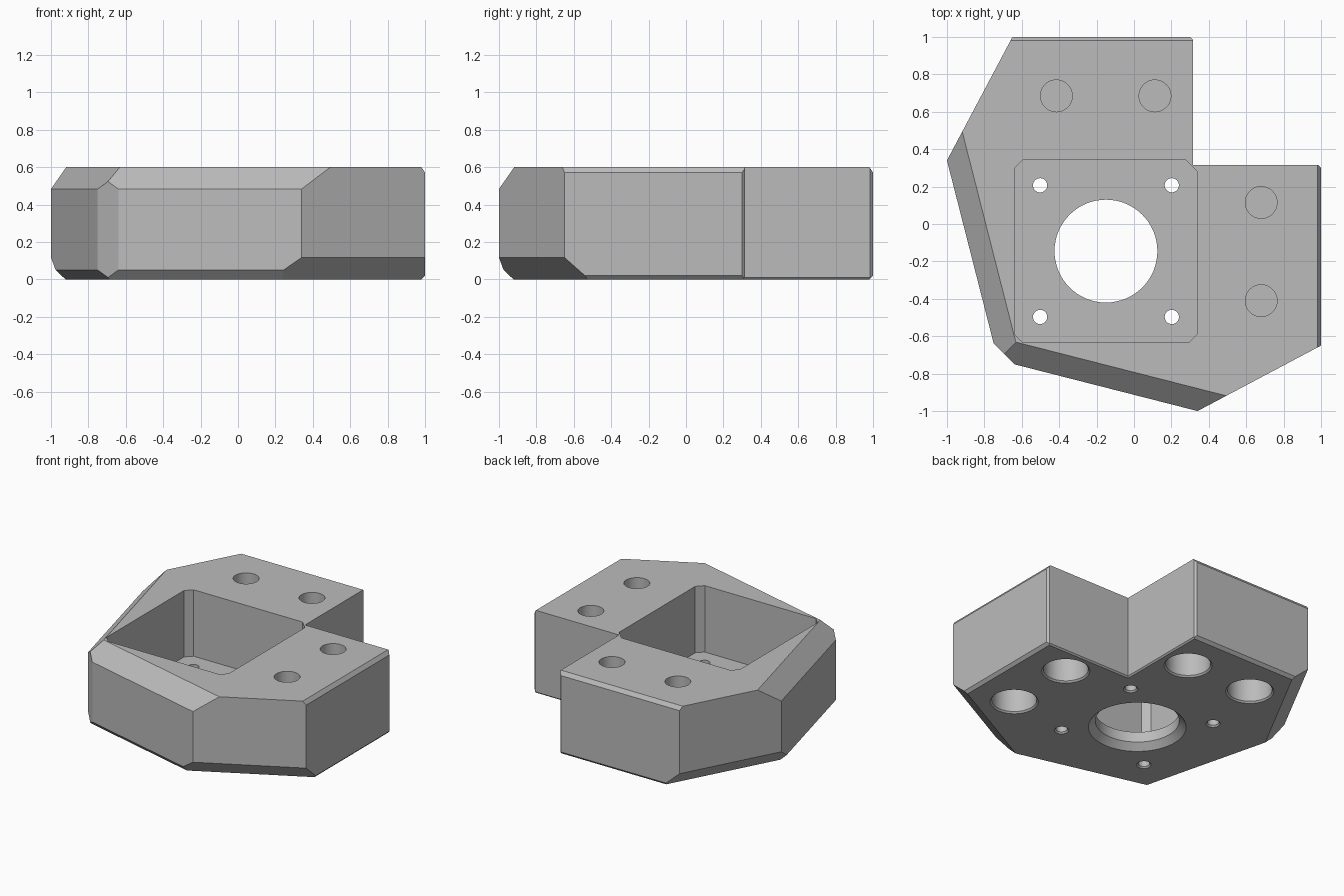
import bpy, bmesh, math
from mathutils import Vector

cube = bpy.data.objects.get("Cube")
if cube:
    bpy.data.objects.remove(cube, do_unlink=True)

HEIGHT = 0.6
CENTRE = (-0.15, -0.145)

grey = bpy.data.materials.new("plain_grey")
grey.use_nodes = True
grey.diffuse_color = (0.5, 0.5, 0.5, 1)
grey.node_tree.nodes["Principled BSDF"].inputs["Base Color"].default_value = (0.5, 0.5, 0.5, 1)


def add_object(name, bm):
    bmesh.ops.recalc_face_normals(bm, faces=bm.faces)
    mesh = bpy.data.meshes.new(name)
    bm.to_mesh(mesh)
    bm.free()
    mesh.materials.append(grey)
    obj = bpy.data.objects.new(name, mesh)
    bpy.context.collection.objects.link(obj)
    return obj


def prism(outline, z0, z1):
    bm = bmesh.new()
    base = bm.faces.new([bm.verts.new((x, y, z0)) for x, y in outline])
    top = bmesh.ops.extrude_face_region(bm, geom=[base])["geom"]
    verts = [g for g in top if isinstance(g, bmesh.types.BMVert)]
    bmesh.ops.translate(bm, verts=verts, vec=(0, 0, z1 - z0))
    bmesh.ops.recalc_face_normals(bm, faces=bm.faces)
    return bm


def slice_off(bm, point, normal):
    geom = bm.verts[:] + bm.edges[:] + bm.faces[:]
    cut = bmesh.ops.bisect_plane(bm, geom=geom, dist=1e-5, plane_co=point,
                                 plane_no=Vector(normal).normalized(), clear_outer=True)
    edges = [g for g in cut["geom_cut"] if isinstance(g, bmesh.types.BMEdge)]
    bmesh.ops.edgeloop_fill(bm, edges=edges)


def lathe(name, profile, x, y, sides=48):
    bm = bmesh.new()
    rings = []
    for r, z in profile:
        angles = [2 * math.pi * i / sides for i in range(sides)]
        rings.append([bm.verts.new((x + r * math.cos(a), y + r * math.sin(a), z)) for a in angles])
    for low, high in zip(rings, rings[1:]):
        for i in range(sides):
            j = (i + 1) % sides
            bm.faces.new((low[i], low[j], high[j], high[i]))
    bm.faces.new(rings[0])
    bm.faces.new(rings[-1])
    return add_object(name, bm)


# Block outline, symmetric about the x = y diagonal
half = [(0.34, -1), (1, -0.65), (1, 0.315)]
mirrored = [(y, x) for x, y in reversed(half)]
outline = half + [(0.315, 0.315)] + mirrored + [(-0.75, -0.64), (-0.64, -0.75)]
bm = prism(outline, 0, HEIGHT)

# Fine chamfer under the notch
notch = [e for e in bm.edges if all(v.co.z < 0.01 and min(v.co.xy) > 0.3 for v in e.verts)]
bmesh.ops.bevel(bm, geom=notch, offset=0.01, segments=1, affect='EDGES')

# Edge chamfers: point on the edge, outward normal; each repeated across the diagonal
chamfers = [
    ((0.34, -1, 0.483), (-0.247, -0.969, 1)),
    ((0.34, -1, 0.05), (-0.247, -0.969, -1)),
    ((0.34, -1, 0.117), (0.469, -0.884, -1)),
    ((1, 0, 0.572), (0.028, 0, 0.02)),
    ((1, 0, 0.02), (1, 0, -1)),
    ((0.985, 0.315, 0), (1, 1, 0)),
]
for (px, py, pz), (nx, ny, nz) in chamfers:
    slice_off(bm, (px, py, pz), (nx, ny, nz))
    slice_off(bm, (py, px, pz), (ny, nx, nz))
block = add_object("motor_mount_block", bm)

# Square pocket with clipped corners
bm = prism([(-0.64, -0.633), (0.338, -0.633), (0.338, 0.343), (-0.64, 0.343)], 0.12, 0.8)
for sx in (-1, 1):
    for sy in (-1, 1):
        clip = 0.062 if sx + sy == 2 else 0.045
        corner_x = 0.338 if sx > 0 else -0.64
        corner_y = 0.343 if sy > 0 else -0.633
        slice_off(bm, (corner_x - sx * clip, corner_y, 0), (sx, sy, 0))
cutters = [add_object("pocket_cutter", bm)]

# Central shaft opening, flared below
cutters.append(lathe("shaft_cutter", [(0.33, -0.01), (0.275, 0.045), (0.275, 0.3)], *CENTRE, 64))

# Four small screw holes in the pocket floor
for sx in (-1, 1):
    for sy in (-1, 1):
        cutters.append(lathe("screw_cutter", [(0.058, -0.01), (0.038, 0.01), (0.038, 0.3)],
                             CENTRE[0] + sx * 0.352, CENTRE[1] + sy * 0.352, 32))

# Bolt holes from above and wide counterbores from below
for x, y in [(-0.415, 0.685), (0.112, 0.685), (0.68, 0.115), (0.68, -0.41)]:
    cutters.append(lathe("bolt_cutter", [(0.085, 0.36), (0.085, 0.7)], x, y))
    cutters.append(lathe("counterbore_cutter", [(0.168, -0.01), (0.147, 0.011), (0.147, 0.35)], x, y))

# Apply the cuts
bpy.context.view_layer.objects.active = block
block.select_set(True)
for cutter in cutters:
    cutter.hide_render = True
    mod = block.modifiers.new("cut", 'BOOLEAN')
    mod.operation = 'DIFFERENCE'
    mod.solver = 'EXACT'
    mod.object = cutter
    bpy.ops.object.modifier_apply(modifier=mod.name)
    bpy.data.objects.remove(cutter, do_unlink=True)

bpy.ops.object.shade_smooth_by_angle(angle=math.radians(20))
